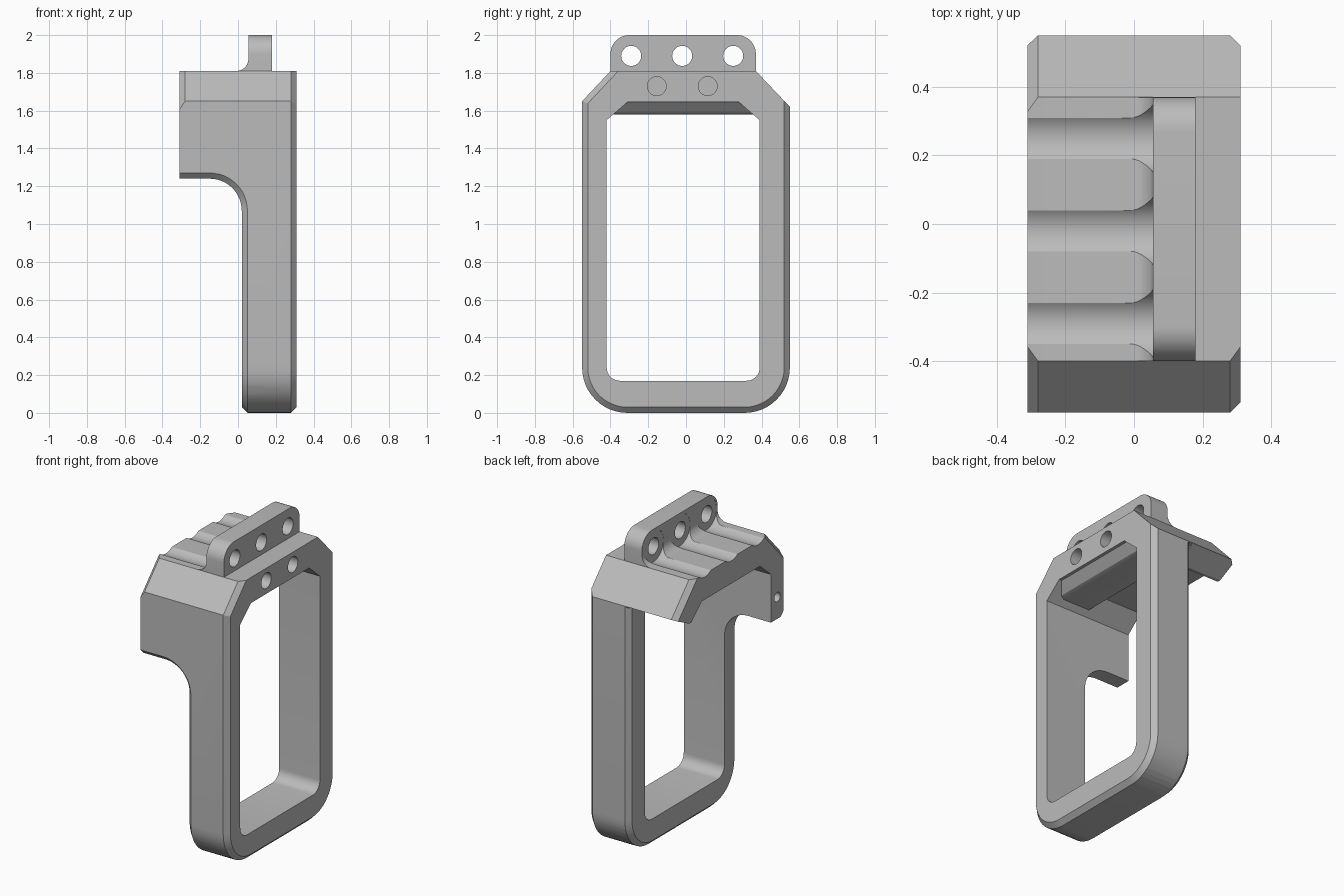
import bpy, bmesh, math
from mathutils import Vector

if "Cube" in bpy.data.objects:
    bpy.data.objects.remove(bpy.data.objects["Cube"], do_unlink=True)

grey = bpy.data.materials.new("plain_grey")
grey.use_nodes = True
COL = (0.5, 0.5, 0.5, 1)
grey.diffuse_color = COL
grey.node_tree.nodes["Principled BSDF"].inputs["Base Color"].default_value = COL


def arc(u, v, r, a0, a1, n=12):
    angles = [math.radians(a0 + (a1 - a0) * i / n) for i in range(n + 1)]
    return [(u + r * math.cos(a), v + r * math.sin(a)) for a in angles]


def loft(name, sections):
    """Skin equal-length closed loops and cap both ends."""
    bm = bmesh.new()
    rings = [[bm.verts.new(p) for p in s] for s in sections]
    n = len(rings[0])
    for a, b in zip(rings, rings[1:]):
        for i in range(n):
            j = (i + 1) % n
            bm.faces.new((a[i], a[j], b[j], b[i]))
    bm.faces.new(rings[0])
    bm.faces.new(rings[-1])
    bmesh.ops.recalc_face_normals(bm, faces=bm.faces)
    mesh = bpy.data.meshes.new(name)
    bm.to_mesh(mesh)
    bm.free()
    mesh.materials.append(grey)
    ob = bpy.data.objects.new(name, mesh)
    bpy.context.collection.objects.link(ob)
    return ob


def prism_x(name, pts, x0, x1):
    return loft(name, [[(x, y, z) for y, z in pts] for x in (x0, x1)])


def prism_y(name, pts, y0, y1):
    return loft(name, [[(x, y, z) for x, z in pts] for y in (y0, y1)])


def rod(y, z, r, x0, x1):
    return prism_x("rod", arc(y, z, r, 0, 352.5, 47), x0, x1)


def combine(target, tool, op="DIFFERENCE"):
    mod = target.modifiers.new("bool", "BOOLEAN")
    mod.operation, mod.object, mod.solver = op, tool, "EXACT"
    bpy.context.view_layer.objects.active = target
    bpy.ops.object.modifier_apply(modifier=mod.name)
    bpy.data.objects.remove(tool, do_unlink=True)


def inset(pts, dist):
    """Move each edge of a counter-clockwise loop inward by its own distance."""
    n, out = len(pts), []

    def line(i):
        p, q = Vector(pts[i]), Vector(pts[(i + 1) % n])
        e = (q - p).normalized()
        nrm = Vector((-e.y, e.x))
        return nrm, nrm.dot(p) + dist[i]
    for i in range(n):
        (a, c), (b, d) = line(i - 1), line(i)
        det = a.x * b.y - a.y * b.x
        out.append(((c * b.y - d * a.y) / det, (a.x * d - b.x * c) / det))
    return out


# Body: outer outline along x, with chamfered end edges
CH = 0.03
outline = (arc(0.31, 0.24, 0.24, -90, 0)
           + [(0.55, 1.62), (0.37, 1.81), (-0.40, 1.81), (-0.55, 1.65)]
           + arc(-0.31, 0.24, 0.24, 180, 270))
count = len(outline)
BACK_SLOPE, TOP, FRONT_SLOPE = 13, 14, 15
near = inset(outline, [CH if i in (BACK_SLOPE, FRONT_SLOPE) else 0 for i in range(count)])
far = inset(outline, [0 if i in (BACK_SLOPE, TOP) else CH for i in range(count)])
body = loft("handle_frame", [[(x, y, z) for y, z in loop] for x, loop in
                             ((-0.31, near), (-0.28, outline), (0.28, outline), (0.31, far))])

# Large opening through the frame
opening = (arc(0.32, 0.24, 0.07, -90, 0, 8)
           + [(0.39, 1.55), (0.28, 1.645), (-0.31, 1.645), (-0.42, 1.55)]
           + arc(-0.35, 0.24, 0.07, 180, 270, 8))
combine(body, prism_x("opening", opening, -0.5, 0.5))

# Cut away the front wall below the overhang, with a round inner corner
curve = arc(-0.15, 1.07, 0.17, 90, 0)
combine(body, prism_y("front_cut", [(-0.5, -0.1), (-0.5, 1.24)] + curve + [(0.02, -0.1)], -1, 0.01))

# Cut away the back wall below the roof
combine(body, prism_x("back_cut", [(0, -0.1), (0.7, -0.1), (0.7, 1.695), (0.41, 1.55), (0, 1.55)],
                      -0.5, 0.02))

# Chamfer along the edge of the cut: (corner, outer normal, cut normal)
X, Y, Z = Vector((1, 0, 0)), Vector((0, 1, 0)), Vector((0, 0, 1))
path = [(Vector((-0.4, -0.55, 1.24)), -Y, -Z)]
for x, z in curve:
    p = Vector((x, -0.55, z))
    path.append((p, -Y, (Vector((-0.15, -0.55, 1.07)) - p).normalized()))
for cy, a0, a1 in ((-0.31, 180, 270), (0.31, 270, 360)):
    for y, z in arc(cy, 0.24, 0.24, a0, a1):
        path.append((Vector((0.02, y, z)), Vector((0, y - cy, z - 0.24)).normalized(), -X))
path.append((Vector((0.02, 0.55, 1.615)), Y, -X))
E = 0.01
combine(body, loft("edge_cut", [[p + (a + b) * E, p + a * E - b * (CH + E), p - a * (CH + E) + b * E]
                                for p, a, b in path]))

# Thick lintel with a sloped lip above the opening
lip = [(0.02, 1.70), (0.02, 1.58), (0.21, 1.58), (0.24, 1.59), (0.29, 1.645), (0.29, 1.70)]
combine(body, prism_y("lintel", lip, -0.40, 0.37), "UNION")

# Mounting tab and the concave fillet at its foot
tab = [(-0.40, 1.75), (0.37, 1.75)] + arc(0.27, 1.90, 0.10, 0, 90) + arc(-0.30, 1.90, 0.10, 90, 180)
combine(body, prism_x("tab", tab, 0.055, 0.18), "UNION")
fillet = arc(-0.01, 1.875, 0.065, -90, 0) + [(0.09, 1.875), (0.09, 1.78), (-0.01, 1.78)]
combine(body, prism_y("fillet", fillet, -0.399, 0.369), "UNION")

# Tab holes with clearance grooves across the roof
for y in (-0.29, -0.02, 0.25):
    combine(body, rod(y, 1.89, 0.10, -0.5, 0.056))
    combine(body, rod(y, 1.89, 0.053, 0, 0.3))

# Blind holes in the frame face and in the end of the front wall
for y in (-0.155, 0.115):
    combine(body, rod(y, 1.73, 0.05, 0.11, 0.5))
combine(body, rod(-0.485, 1.38, 0.03, -0.5, -0.11))

# Smooth the round surfaces only
bpy.ops.object.select_all(action="DESELECT")
body.select_set(True)
bpy.context.view_layer.objects.active = body
bpy.ops.object.shade_smooth_by_angle(angle=math.radians(25))
